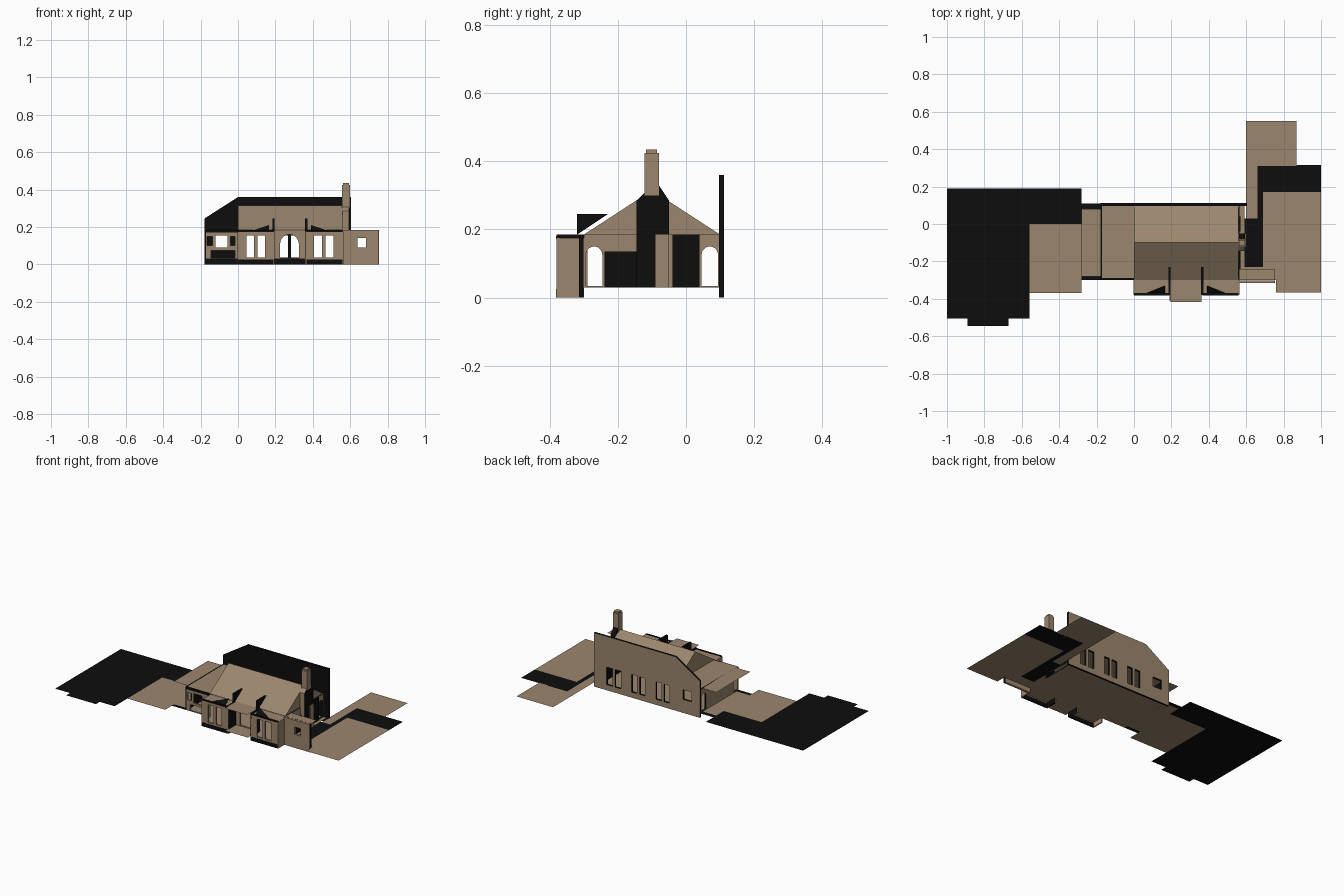
import bpy, math
from mathutils import Matrix, Vector

old = bpy.data.objects.get("Cube")
if old:
    bpy.data.objects.remove(old, do_unlink=True)


def material(name, rgb):
    m = bpy.data.materials.new(name)
    m.use_nodes = True
    m.diffuse_color = (*rgb, 1)
    bsdf = m.node_tree.nodes["Principled BSDF"]
    bsdf.inputs["Base Color"].default_value = (*rgb, 1)
    bsdf.inputs["Roughness"].default_value = 0.9
    return m


TAN = material("tan", (0.33, 0.24, 0.155))
BLACK = material("black", (0.004, 0.004, 0.004))
GROUND, EAVE = 0.03, 0.185
FACING_Y = Matrix(((1, 0, 0), (0, 0, -1), (0, 1, 0))).to_4x4()
FACING_X = Matrix(((0, 0, 1), (1, 0, 0), (0, 1, 0))).to_4x4()


def mesh_object(name, verts, faces, mat=TAN):
    me = bpy.data.meshes.new(name)
    me.from_pydata(verts, [], faces)
    me.materials.append(mat)
    ob = bpy.data.objects.new(name, me)
    bpy.context.collection.objects.link(ob)
    return ob


def sheet(name, x0, y0, x1, y1, z=GROUND, mat=TAN):
    return mesh_object(name, [(x0, y0, z), (x1, y0, z), (x1, y1, z), (x0, y1, z)],
                       [(0, 1, 2, 3)], mat)


def box(name, x0, y0, z0, x1, y1, z1, mat=TAN):
    v = [(x, y, z) for z in (z0, z1) for x, y in ((x0, y0), (x1, y0), (x1, y1), (x0, y1))]
    f = [(3, 2, 1, 0), (4, 5, 6, 7)] + [(i, (i + 1) % 4, (i + 1) % 4 + 4, i + 4) for i in range(4)]
    return mesh_object(name, v, f, mat)


def rect(a, b, c, d):
    return [(a, b), (c, b), (c, d), (a, d)]


def arch(centre, width, bottom, top):
    r = width / 2
    curve = [(centre + r * math.cos(t * math.pi / 10), top - r + r * math.sin(t * math.pi / 10))
             for t in range(11)]
    return [(centre + r, bottom)] + curve + [(centre - r, bottom)]


def wall(name, frame, place, outline, holes=(), thick=0.01, tan_side=None):
    """Flat panel with openings; faces turned to tan_side are tan, others black."""
    cu = bpy.data.curves.new(name, "CURVE")
    cu.dimensions, cu.fill_mode, cu.extrude = "2D", "BOTH", thick / 2
    for loop in [outline, *holes]:
        sp = cu.splines.new("POLY")
        sp.points.add(len(loop) - 1)
        for p, (u, v) in zip(sp.points, loop):
            p.co = (u, v, 0, 1)
        sp.use_cyclic_u = True
    tmp = bpy.data.objects.new(name + "_outline", cu)
    bpy.context.collection.objects.link(tmp)
    deps = bpy.context.evaluated_depsgraph_get()
    me = bpy.data.meshes.new_from_object(tmp.evaluated_get(deps))
    bpy.data.objects.remove(tmp, do_unlink=True)
    me.transform(Matrix.Translation(place) @ frame)
    me.materials.clear()
    me.materials.append(TAN)
    me.materials.append(BLACK)
    for p in me.polygons:
        p.use_smooth = False
        p.material_index = int(tan_side is not None and p.normal.dot(Vector(tan_side)) < 0.5)
    ob = bpy.data.objects.new(name, me)
    bpy.context.collection.objects.link(ob)
    return ob


def pane_pair(x0, x1, z0=0.037, z1=0.155):
    mid = (x0 + x1) / 2
    return [rect(x0, z0, mid - 0.009, z1), rect(mid + 0.009, z0, x1, z1)]


# Ground patches
for i, r in enumerate([(-0.56, -0.37, -0.28, 0), (-0.28, -0.275, -0.18, 0.08),
                       (-0.18, -0.3, 0.59, 0.1), (0, -0.375, 0.19, -0.3),
                       (0.36, -0.375, 0.56, -0.3), (0.19, -0.41, 0.36, -0.3),
                       (0.59, -0.3, 0.69, -0.23), (0.69, -0.3, 0.76, 0.17),
                       (0.76, -0.365, 1, 0.17), (0.6, 0.03, 0.66, 0.55),
                       (0.66, 0.31, 0.87, 0.55)]):
    sheet(f"paved_ground_{i}", *r)
for i, r in enumerate([(-1, -0.505, -0.56, 0.19), (-0.89, -0.545, -0.67, -0.505),
                       (-0.56, 0, -0.28, 0.19), (-0.28, 0.08, -0.18, 0.11),
                       (-0.28, -0.3, -0.18, -0.275), (0.66, 0.17, 1, 0.315),
                       (0.59, -0.23, 0.69, 0.03), (0.66, 0.03, 0.69, 0.17)]):
    sheet(f"dark_ground_{i}", *r, mat=BLACK)

# Tall rear wall with a sloped shoulder
west_window = rect(-0.12, 0.09, -0.055, 0.155)
wall("rear_wall", FACING_Y, (0, 0.104, 0),
     [(-0.18, 0), (0.605, 0), (0.605, 0.36), (0, 0.36), (-0.18, 0.245)],
     pane_pair(0.045, 0.145) + pane_pair(0.225, 0.325) + pane_pair(0.405, 0.51) + [west_window],
     0.014, (0, 1, 0))

# Front walls
wall("west_front_wall", FACING_Y, (0, -0.295, 0), rect(-0.18, GROUND, 0, 0.17),
     [west_window, rect(-0.145, 0.034, -0.015, 0.075), rect(-0.165, 0.1, -0.135, 0.15),
      rect(-0.04, 0.1, -0.015, 0.15)])
box("west_fascia", -0.18, -0.3, 0.17, 0, -0.29, EAVE, BLACK)
wall("entrance_wall", FACING_Y, (0, -0.295, 0), rect(0.19, GROUND, 0.365, EAVE),
     [arch(0.275, 0.1, 0.034, 0.16)])
wall("east_front_wall", FACING_Y, (0, -0.308, 0), rect(0.56, 0, 0.75, EAVE),
     [rect(0.64, 0.09, 0.685, 0.14)], 0.014)
box("east_wall_end", 0.75, -0.315, 0, 0.754, -0.301, EAVE, BLACK)

# Projecting bays
for side, a, b, panes in (("west", 0, 0.19, pane_pair(0.045, 0.145)),
                          ("east", 0.365, 0.56, pane_pair(0.405, 0.51))):
    wall(side + "_bay_front", FACING_Y, (0, -0.375, 0), rect(a, 0.025, b, 0.175), panes)
    box(side + "_bay_plinth", a, -0.382, 0, b, -0.37, 0.025, BLACK)
    box(side + "_bay_coping", a, -0.382, 0.172, b, -0.37, 0.18, BLACK)
    for x in (a, b):
        box(side + "_bay_side", x - 0.004, -0.38, 0, x + 0.004, -0.3, 0.175)
    sheet(side + "_bay_roof", a, -0.375, b, -0.29, 0.178)

# Dark fins rising from the roof beside the entrance
for name, x, d in (("west", 0.19, -1), ("east", 0.365, 1)):
    wall(name + "_fin", FACING_X, (x, 0, 0),
         [(-0.32, EAVE), (-0.23, 0.245), (-0.32, 0.245)], (), 0.012, (0, 0, -1))
    box(name + "_fin_post", x - 0.006, -0.38, 0, x + 0.006, -0.3, EAVE, BLACK)
    mesh_object(name + "_bay_gablet", [(x + d * 0.14, -0.376, 0.172), (x + d * 0.025, -0.376, 0.172),
                                       (x + d * 0.025, -0.33, 0.21)], [(0, 1, 2)], BLACK)

# End walls with arched openings
for name, x, normal in (("west", -0.175, (-1, 0, 0)), ("east", 0.56, (1, 0, 0))):
    wall(name + "_end_wall", FACING_X, (x, 0, 0), rect(-0.3, GROUND, 0.1, EAVE),
         [arch(-0.27, 0.048, 0.034, 0.15), arch(0.07, 0.048, 0.034, 0.15)], 0.01, normal)
box("fireplace_panel", 0.565, -0.24, GROUND, 0.57, -0.145, 0.135, BLACK)
box("rear_door_panel", 0.565, -0.04, GROUND, 0.57, 0.04, EAVE, BLACK)

# Flat roofs and eaves
sheet("ceiling", -0.18, -0.3, 0.56, 0.1, EAVE)
sheet("west_canopy", -0.28, -0.28, -0.18, 0.08, EAVE)
sheet("entrance_canopy", 0.195, -0.418, 0.36, -0.3, EAVE)
sheet("east_canopy", 0.56, -0.3, 0.75, -0.24, EAVE)

# Gable roof
section = [(-0.3, EAVE), (0.1, EAVE), (-0.1, 0.315)]
mesh_object("gable_roof", [(x, y, z) for x in (0, 0.56) for y, z in section],
            [(0, 2, 1), (3, 4, 5), (0, 3, 5, 2), (1, 2, 5, 4), (0, 1, 4, 3)])

# Chimney: broad base, sloped shoulders, narrow stack
wall("chimney_base", FACING_X, (0.577, 0, 0),
     [(-0.145, GROUND), (-0.05, GROUND), (-0.05, 0.285), (-0.08, 0.33),
      (-0.12, 0.31), (-0.145, 0.285)], (), 0.034, (0, -1, 0))
box("chimney_front_trim", 0.594, -0.09, GROUND, 0.598, -0.05, EAVE)
box("chimney_stack", 0.556, -0.122, 0.3, 0.598, -0.08, 0.425)
box("chimney_cap", 0.561, -0.117, 0.425, 0.593, -0.085, 0.435)
